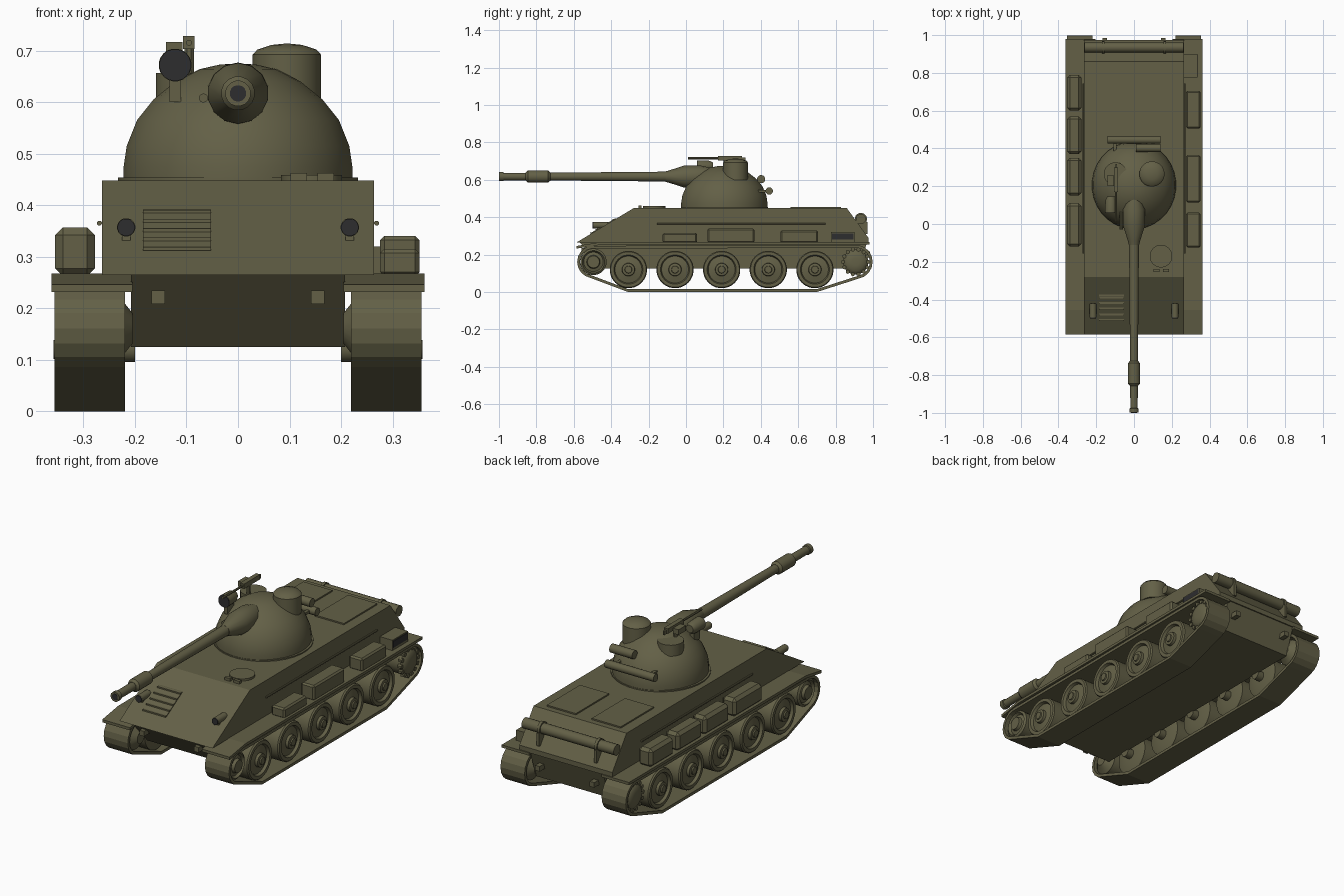
import bpy, bmesh, math
from mathutils import Vector, geometry

if "Cube" in bpy.data.objects:
    bpy.data.objects.remove(bpy.data.objects["Cube"])


def material(name, rgb):
    m = bpy.data.materials.new(name)
    m.diffuse_color = (*rgb, 1)
    m.use_nodes = True
    m.node_tree.nodes["Principled BSDF"].inputs["Base Color"].default_value = m.diffuse_color
    return m


OLIVE = material("olive_paint", (0.125, 0.117, 0.062))
DARK = material("dark_glass", (0.026, 0.026, 0.028))


def finish(name, bm, mat, smooth=True):
    bmesh.ops.remove_doubles(bm, verts=bm.verts, dist=1e-5)
    bmesh.ops.recalc_face_normals(bm, faces=bm.faces)
    me = bpy.data.meshes.new(name)
    bm.to_mesh(me)
    bm.free()
    me.materials.append(mat)
    ob = bpy.data.objects.new(name, me)
    bpy.context.collection.objects.link(ob)
    if smooth:
        bpy.ops.object.select_all(action='DESELECT')
        ob.select_set(True)
        bpy.context.view_layer.objects.active = ob
        bpy.ops.object.shade_smooth_by_angle(angle=math.radians(32))
    return ob


def box(name, x, y, z, mat=OLIVE, bevel=0):
    """Box from (min, max) ranges."""
    bm = bmesh.new()
    bmesh.ops.create_cube(bm, size=1)
    for v in bm.verts:
        v.co = [r[0] + (c + 0.5) * (r[1] - r[0]) for r, c in zip((x, y, z), v.co)]
    if bevel:
        bmesh.ops.bevel(bm, geom=bm.edges[:], offset=bevel, segments=1, affect='EDGES')
    return finish(name, bm, mat, False)


def prism(name, profile, x0, x1, mat=OLIVE):
    """Side profile of (y, z) points extruded along x."""
    bm = bmesh.new()
    f = bm.faces.new([bm.verts.new((x0, y, z)) for y, z in profile])
    g = bmesh.ops.extrude_face_region(bm, geom=[f])["geom"]
    bmesh.ops.translate(bm, vec=(x1 - x0, 0, 0),
                        verts=[e for e in g if isinstance(e, bmesh.types.BMVert)])
    return finish(name, bm, mat, False)


def lathe(name, rings, centre, axis='Z', seg=24, mat=OLIVE, stretch=1.0):
    """Turn (radius, distance along axis) rings around an axis through centre."""
    c = Vector(centre)
    bm = bmesh.new()
    loops = []
    for r, t in rings:
        loop = []
        for i in range(seg):
            a = 2 * math.pi * (i + 0.5) / seg
            u, w = r * math.cos(a), r * math.sin(a)
            p = {'X': (t, u, w), 'Y': (u, t, w), 'Z': (u, w * stretch, t)}[axis]
            loop.append(bm.verts.new(c + Vector(p)))
        loops.append(loop)
    for a, b in zip(loops, loops[1:]):
        for i in range(seg):
            j = (i + 1) % seg
            bm.faces.new((a[i], a[j], b[j], b[i]))
    for loop, (r, t) in ((loops[0], rings[0]), (loops[-1], rings[-1])):
        if r > 0:
            bm.faces.new(loop)
    return finish(name, bm, mat)


def rod(name, r, t0, t1, centre, axis='Z', seg=16, mat=OLIVE):
    return lathe(name, [(r, t0), (r, t1)], centre, axis, seg, mat)


# hull
prism("upper_hull", [(-0.585, 0.265), (-0.28, 0.448), (0.86, 0.448), (0.975, 0.29),
                     (0.975, 0.265)], -0.264, 0.264)
prism("lower_hull", [(-0.57, 0.268), (-0.44, 0.125), (0.92, 0.125), (0.97, 0.268)], -0.208, 0.208)

# running gear on both sides
for s, side in ((1, "right"), (-1, "left")):
    def xs(a, b):
        return (min(s * a, s * b), max(s * a, s * b))

    prism(side + "_fender", [(-0.585, 0.232), (-0.455, 0.253), (0.98, 0.253), (0.98, 0.267),
                             (-0.455, 0.267), (-0.585, 0.246)], s * 0.205, s * 0.362)

    # track band: hull around idler, sprocket and ground corners
    pts = [(-0.31, 0), (0.70, 0)]
    for cy, r in ((-0.495, 0.087), (0.907, 0.091)):
        pts += [(cy + r * math.cos(i * math.pi / 9), 0.161 + r * math.sin(i * math.pi / 9))
                for i in range(18)]
    outline = [pts[i] for i in geometry.convex_hull_2d([Vector(p) for p in pts])]
    bm = bmesh.new()
    ends = [[bm.verts.new((x, y, z)) for y, z in outline] for x in xs(0.219, 0.356)]
    n = len(outline)
    for i in range(n):
        j = (i + 1) % n
        bm.faces.new((ends[0][i], ends[0][j], ends[1][j], ends[1][i]))
    track = finish(side + "_track", bm, OLIVE, False)
    mod = track.modifiers.new("thickness", 'SOLIDIFY')
    mod.thickness, mod.offset = 0.015, -1

    # road wheels
    for i in range(5):
        y = -0.308 + i * 0.2493
        rings = [(0.04, 0.235), (0.085, 0.24), (0.1, 0.245), (0.1, 0.335), (0.095, 0.342),
                 (0.078, 0.342), (0.072, 0.328), (0.035, 0.336), (0.033, 0.35),
                 (0.02, 0.352), (0.018, 0.358)]
        lathe(f"{side}_road_wheel_{i + 1}", [(r, s * t) for r, t in rings], (0, y, 0.12), 'X', 28)
        rod(f"{side}_axle_{i + 1}", 0.025, s * 0.2, s * 0.24, (0, y, 0.12), 'X')

    # front idler and rear drive sprocket
    lathe(side + "_idler", [(r, s * t) for r, t in (
        (0.03, 0.205), (0.068, 0.235), (0.071, 0.335), (0.06, 0.343), (0.052, 0.33),
        (0.036, 0.335), (0.032, 0.35))], (0, -0.495, 0.161), 'X')
    lathe(side + "_sprocket", [(r, s * t) for r, t in (
        (0.03, 0.205), (0.066, 0.235), (0.068, 0.335), (0.056, 0.345), (0.045, 0.352),
        (0.02, 0.355))], (0, 0.907, 0.161), 'X')
    for i in range(14):
        a = i * math.pi / 7
        rod(f"{side}_sprocket_tooth_{i + 1}", 0.011, s * 0.325, s * 0.345,
            (0, 0.907 + 0.068 * math.cos(a), 0.161 + 0.068 * math.sin(a)), 'X', 6)

    # hull side rail, headlight and tow hooks
    rod(side + "_side_rail", 0.005, -0.155, 0.745, (s * 0.269, 0, 0.365), 'Y', 8)
    rod(side + "_headlight", 0.018, -0.495, -0.42, (s * 0.217, 0, 0.357), 'Y')
    rod(side + "_headlight_lens", 0.017, -0.499, -0.494, (s * 0.217, 0, 0.357), 'Y', 16, DARK)
    box(side + "_headlight_bracket", xs(0.209, 0.225), (-0.475, -0.44), (0.325, 0.345))
    box(side + "_front_tow_hook", xs(0.142, 0.168), (-0.56, -0.5), (0.208, 0.234))
    box(side + "_rear_tow_hook", xs(0.142, 0.168), (0.93, 0.985), (0.19, 0.216))

    # engine deck panel and log strap
    box(side + "_deck_panel", xs(0.045, 0.21), (0.56, 0.83), (0.445, 0.455))
    rod(side + "_log_strap", 0.033, s * 0.155, s * 0.17, (0, 0.935, 0.39), 'X')
    box(side + "_log_bracket", xs(0.155, 0.17), (0.90, 0.97), (0.31, 0.375))

rod("rear_log", 0.027, -0.262, 0.262, (0, 0.935, 0.39), 'X')

# stowage boxes on the fenders
for i, (y0, y1, top) in enumerate(((-0.125, 0.06, 0.315), (0.115, 0.365, 0.34), (0.505, 0.705, 0.33))):
    box(f"right_stowage_box_{i + 1}", (0.276, 0.352), (y0, y1), (0.262, top), bevel=0.008)
box("right_exhaust", (0.264, 0.335), (0.775, 0.9), (0.265, 0.32))
box("right_exhaust_grille", (0.334, 0.338), (0.78, 0.895), (0.28, 0.314), DARK)
for i, (y0, y1) in enumerate(((-0.12, 0.11), (0.15, 0.35), (0.37, 0.57), (0.6, 0.79))):
    box(f"left_stowage_box_{i + 1}", (-0.355, -0.278), (y0, y1), (0.262, 0.357), bevel=0.015)

# slatted panel on the sloped nose
slope = 0.305 / 0.183
for i in range(5):
    z = 0.316 + i * 0.018
    y = -0.585 + (z - 0.265) * slope
    box(f"nose_slat_{i + 1}", (-0.184, -0.052), (y - 0.014, y + 0.012), (z - 0.004, z + 0.003))
prism("nose_panel", [(-0.585 + (z - 0.265) * slope - d, z) for z, d in
                     ((0.313, 0), (0.313, 0.008), (0.392, 0.008), (0.392, 0))], -0.184, -0.052)

# driver's hatch with periscopes
rod("driver_hatch", 0.06, 0.44, 0.459, (0.143, -0.17, 0), 'Z', 20)
for i, x in enumerate((0.118, 0.17)):
    box(f"driver_periscope_{i + 1}", (x - 0.016, x + 0.016), (-0.255, -0.238), (0.44, 0.462))

# turret dome
rod("turret_ring", 0.234, 0.44, 0.454, (0, 0.205, 0), 'Z', 32)
lathe("turret", [(0.223, 0.446), (0.223, 0.475), (0.217, 0.515), (0.197, 0.565), (0.165, 0.605),
                 (0.122, 0.64), (0.075, 0.664), (0.035, 0.673), (0, 0.675)],
      (0, 0.205, 0), 'Z', 32, stretch=1.04)

# gun: mantlet, barrel, sleeve, muzzle
lathe("gun_mantlet", [(0.045, 0.14), (0.06, 0.075), (0.059, -0.01), (0.033, -0.09), (0.028, -0.11)],
      (0, 0, 0.617), 'Y', 14)
lathe("gun_barrel", [(0.027, -0.08), (0.021, -0.75), (0.02, -0.975), (0.025, -0.977), (0.025, -0.999)],
      (0, 0, 0.617), 'Y', 16)
lathe("barrel_sleeve", [(0.022, -0.725), (0.033, -0.737), (0.033, -0.845), (0.022, -0.857)],
      (0, 0, 0.617), 'Y', 16)
rod("muzzle_bore", 0.016, -1.0, -0.998, (0, 0, 0.617), 'Y', 16, DARK)
rod("coaxial_gun", 0.009, -0.03, 0.1, (-0.067, 0, 0.608), 'Y', 10)

# commander's cupola and loader's hatch
lathe("cupola", [(0.067, 0.6), (0.067, 0.692), (0.058, 0.702), (0.03, 0.711), (0, 0.714)],
      (0.095, 0.265, 0), 'Z', 24)
rod("loader_hatch", 0.062, 0.6, 0.657, (-0.098, 0.265, 0), 'Z', 24)

# searchlight
lathe("searchlight", [(0.02, 0.145), (0.03, 0.125), (0.032, 0.062)], (-0.122, 0, 0.672), 'Y', 20)
rod("searchlight_lens", 0.031, 0.058, 0.063, (-0.122, 0, 0.672), 'Y', 20, DARK)
box("searchlight_mount", (-0.133, -0.111), (0.075, 0.125), (0.6, 0.65))

# roof machine gun
box("machine_gun_body", (-0.107, -0.084), (0.17, 0.3), (0.703, 0.728))
rod("machine_gun_barrel", 0.006, 0.01, 0.18, (-0.095, 0, 0.715), 'Y', 8)
rod("machine_gun_post", 0.01, 0.65, 0.705, (-0.095, 0.22, 0), 'Z', 8)
box("ammunition_box", (-0.14, -0.108), (0.2, 0.26), (0.69, 0.717))
box("machine_gun_grip", (-0.099, -0.091), (0.29, 0.318), (0.7, 0.72))

# rolled stowage on the turret rear
rod("long_stowage_roll", 0.02, -0.14, 0.14, (0, 0.445, 0.54), 'X')
rod("short_stowage_roll", 0.022, 0.01, 0.14, (0, 0.402, 0.603), 'X')
for i, x in enumerate((-0.1, 0.1)):
    box(f"roll_bracket_{i + 1}", (x - 0.008, x + 0.008), (0.36, 0.445), (0.532, 0.546))
